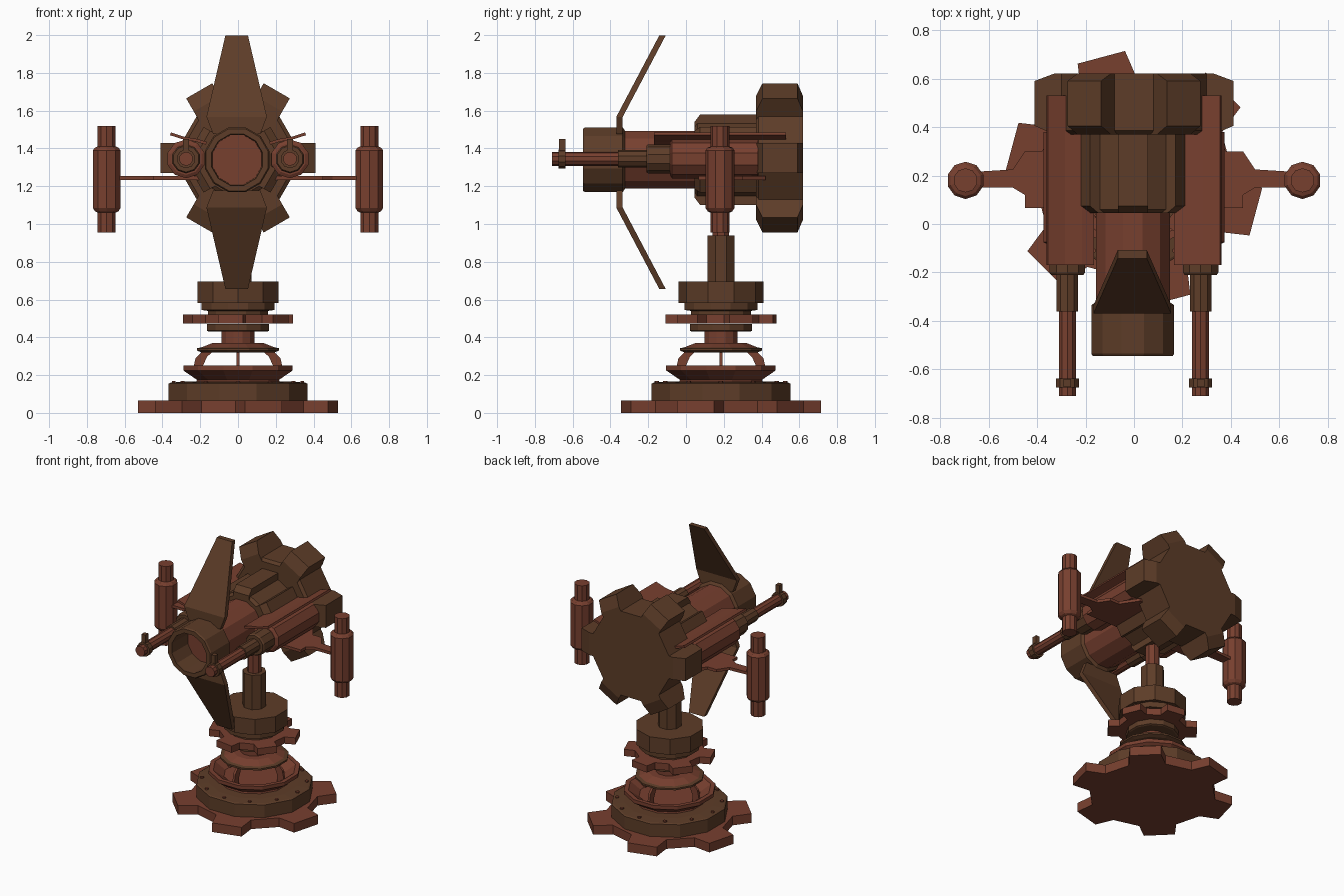
import bpy, bmesh
from math import radians, cos, sin, pi
from mathutils import Matrix, Vector

if "Cube" in bpy.data.objects:
    bpy.data.objects.remove(bpy.data.objects["Cube"])


def material(name, col):
    m = bpy.data.materials.new(name)
    m.diffuse_color = (*col, 1)
    m.use_nodes = True
    m.node_tree.nodes["Principled BSDF"].inputs["Base Color"].default_value = m.diffuse_color
    return m


RED = material("rust_red", (0.185, 0.05, 0.028))
BROWN = material("dark_brown", (0.11, 0.046, 0.021))


def frame(x, y, z, along_y=False):
    m = Matrix.Translation((x, y, z))
    return m @ Matrix.Rotation(-pi / 2, 4, 'X') if along_y else m


def radial(base, deg):
    # local x = outwards, local y = along the axis, local z = tangent
    return base @ Matrix.Rotation(radians(deg), 4, 'Z') @ Matrix.Rotation(pi / 2, 4, 'X')


def finish(name, bm, mat, mtx):
    bm.transform(mtx)
    bmesh.ops.recalc_face_normals(bm, faces=bm.faces)
    me = bpy.data.meshes.new(name)
    bm.to_mesh(me)
    bm.free()
    me.materials.append(mat)
    ob = bpy.data.objects.new(name, me)
    bpy.context.collection.objects.link(ob)
    return ob


def lathe(name, prof, n, mat, mtx, phase=0.5):
    """Closed turned solid from (radius, height) points."""
    bm = bmesh.new()
    rings = [[bm.verts.new((r * cos(2 * pi * (i + phase) / n), r * sin(2 * pi * (i + phase) / n), h))
              for i in range(n)] for r, h in prof]
    for a, b in zip(rings, rings[1:]):
        for i in range(n):
            j = (i + 1) % n
            bm.faces.new((a[i], a[j], b[j], b[i]))
    bm.faces.new(rings[0])
    bm.faces.new(rings[-1])
    return finish(name, bm, mat, mtx)


def prism(name, pts, h0, h1, mat, mtx):
    """Flat outline pushed out between two heights."""
    bm = bmesh.new()
    lo = [bm.verts.new((x, y, h0)) for x, y in pts]
    hi = [bm.verts.new((x, y, h1)) for x, y in pts]
    bm.faces.new(lo)
    bm.faces.new(hi)
    for i in range(len(pts)):
        j = (i + 1) % len(pts)
        bm.faces.new((lo[i], lo[j], hi[j], hi[i]))
    return finish(name, bm, mat, mtx)


def gear_outline(r0, r1, root, tip, phase, n=6):
    pts = []
    for k in range(n):
        a = phase + 360 / n * k
        for r, d in ((r0, -root), (r1, -tip), (r1, tip), (r0, root)):
            pts.append((r * cos(radians(a + d)), r * sin(radians(a + d))))
    return pts


# Pedestal
B = frame(0, 0.185, 0)
prism("base_gear", gear_outline(0.41, 0.53, 17, 11, 45), 0, 0.065, RED, B)
lathe("base_drum", [(0.38, 0.06), (0.38, 0.155), (0.37, 0.16), (0.3, 0.165)], 12, BROWN, B)
for k in range(12):
    a = radians(30 * k)
    lathe("drum_bolt", [(0.012, 0.155), (0.012, 0.17)], 6, RED,
          B @ Matrix.Translation((0.34 * cos(a), 0.34 * sin(a), 0)))
lathe("base_bowl", [(0.23, 0.16), (0.225, 0.175), (0.3, 0.225), (0.3, 0.25), (0.27, 0.25), (0.2, 0.2)],
      12, RED, B)
# Curved ribs holding the neck over the bowl
for k in range(4):
    prism("bowl_rib", [(0.24, 0.22), (0.225, 0.29), (0.19, 0.325), (0.15, 0.34), (0.14, 0.32),
                       (0.165, 0.295), (0.185, 0.25), (0.185, 0.2)], -0.008, 0.008, RED, radial(B, 90 * k))
lathe("neck_ring", [(0.2, 0.32), (0.225, 0.33), (0.225, 0.342), (0.2, 0.347)], 12, BROWN, B)
lathe("neck_cone", [(0.2, 0.347), (0.14, 0.37), (0.09, 0.37), (0.09, 0.44)], 12, RED, B)
lathe("lower_collar", [(0.16, 0.43), (0.17, 0.435), (0.17, 0.47)], 12, BROWN, B)
prism("collar_gear", gear_outline(0.225, 0.295, 18, 13, 22), 0.472, 0.52, RED, B)
lathe("upper_collar", [(0.165, 0.515), (0.165, 0.54), (0.2, 0.545), (0.2, 0.585)], 12, BROWN, B)
lathe("turntable_drum", [(0.225, 0.583), (0.225, 0.695)], 10, BROWN, B)
lathe("post", [(0.078, 0.69), (0.078, 0.94)], 8, BROWN, B)
lathe("post_rod", [(0.047, 0.93), (0.047, 1.25)], 8, RED, B)

# Central cannon
C = frame(-0.005, 0, 1.34, True)
lathe("muzzle", [(0.155, -0.32), (0.177, -0.335), (0.177, -0.535), (0.17, -0.545), (0.14, -0.545),
                 (0.135, -0.36)], 12, BROWN, C)
lathe("muzzle_core", [(0.138, -0.37), (0.138, -0.33)], 12, RED, C)
lathe("cannon_barrel", [(0.158, -0.33), (0.158, 0.1)], 12, RED, C)
lathe("cannon_body", [(0.185, 0.045), (0.205, 0.06), (0.205, 0.39)], 12, BROWN, C)
for k in range(6):
    prism("body_ridge", [(0.15, 0.045), (0.2, 0.045), (0.24, 0.075), (0.24, 0.38), (0.15, 0.38)],
          -0.062, 0.062, BROWN, radial(C, 30 + 60 * k))

# Rear gear drum with six chamfered teeth
G = frame(0, 0, 1.35, True)
lathe("rear_drum", [(0.29, 0.37), (0.31, 0.385), (0.31, 0.62)], 12, BROWN, G)
for k in range(6):
    prism("rear_tooth", [(0.25, 0.37), (0.33, 0.37), (0.41, 0.405), (0.41, 0.59), (0.33, 0.62), (0.25, 0.62)],
          -0.08, 0.08, BROWN, radial(G, 60 * k))

# Upper and lower swept fins, bent near the root
for side, name in ((1, "upper_fin"), (-1, "lower_fin")):
    rows = [(0.125, 0.15, -0.352), (0.16, 0.24, -0.352), (0.06, 0.67, -0.125)]
    bm = bmesh.new()
    loops = []
    for w, z, y in rows:
        loops.append([bm.verts.new((x - 0.007, y + d, 1.327 + side * z))
                      for x, d in ((-w, -0.017), (w, -0.017), (w, 0.017), (-w, 0.017))])
    for a, b in zip(loops, loops[1:]):
        for i in range(4):
            j = (i + 1) % 4
            bm.faces.new((a[i], a[j], b[j], b[i]))
    bm.faces.new(loops[0])
    bm.faces.new(loops[-1])
    finish(name, bm, BROWN, Matrix())

# Side guns, shields, pylons and pods
for s, side in ((1, "right_"), (-1, "left_")):
    A = frame(0.275 * s, 0, 1.345, True)
    lathe(side + "gun_body", [(0.085, -0.085), (0.103, -0.075), (0.103, 0.38)], 10, RED, A)
    lathe(side + "gun_collar", [(0.07, -0.21), (0.077, -0.2), (0.077, -0.08)], 10, BROWN, A)
    lathe(side + "gun_sleeve", [(0.047, -0.36), (0.047, -0.2)], 10, BROWN, A)
    lathe(side + "gun_barrel", [(0.026, -0.64), (0.026, -0.69), (0.022, -0.71), (0.037, -0.71),
                                (0.037, -0.35)][2:], 10, RED, A)
    lathe(side + "muzzle_ring", [(0.05, -0.675), (0.05, -0.637)], 10, BROWN, A)
    prism(side + "gun_sight", [(-0.015, 0.03), (0.015, 0.03), (0.015, 0.105), (-0.015, 0.105)],
          -0.017, 0.017, BROWN, Matrix.Translation((0.275 * s, -0.656, 1.345)) @ Matrix.Rotation(pi / 2, 4, 'X'))
    # Thin tilted cover over the gun
    prism(side + "gun_cover", [(s * x, z) for x, z in ((0.17, 1.42), (0.22, 1.435), (0.29, 1.448), (0.36, 1.47),
                               (0.355, 1.485), (0.285, 1.462), (0.215, 1.45), (0.165, 1.435))],
          -0.53, 0.17, RED, Matrix.Rotation(pi / 2, 4, 'X'))
    # Flat pylon carrying the pod
    prism(side + "pylon", [(s * x, y) for x, y in ((0.12, 0.065), (0.45, 0.065), (0.45, 0.12), (0.5, 0.15),
                           (0.66, 0.15), (0.66, 0.215), (0.5, 0.225), (0.45, 0.3), (0.38, 0.3),
                           (0.3, 0.42), (0.12, 0.42))], 1.233, 1.253, RED, Matrix())
    P = frame(0.695 * s, 0.18, 0)
    lathe(side + "pod", [(0.05, 0.955), (0.05, 1.06), (0.065, 1.067), (0.077, 1.085), (0.077, 1.39),
                         (0.065, 1.405), (0.05, 1.41), (0.05, 1.52)], 10, RED, P)
